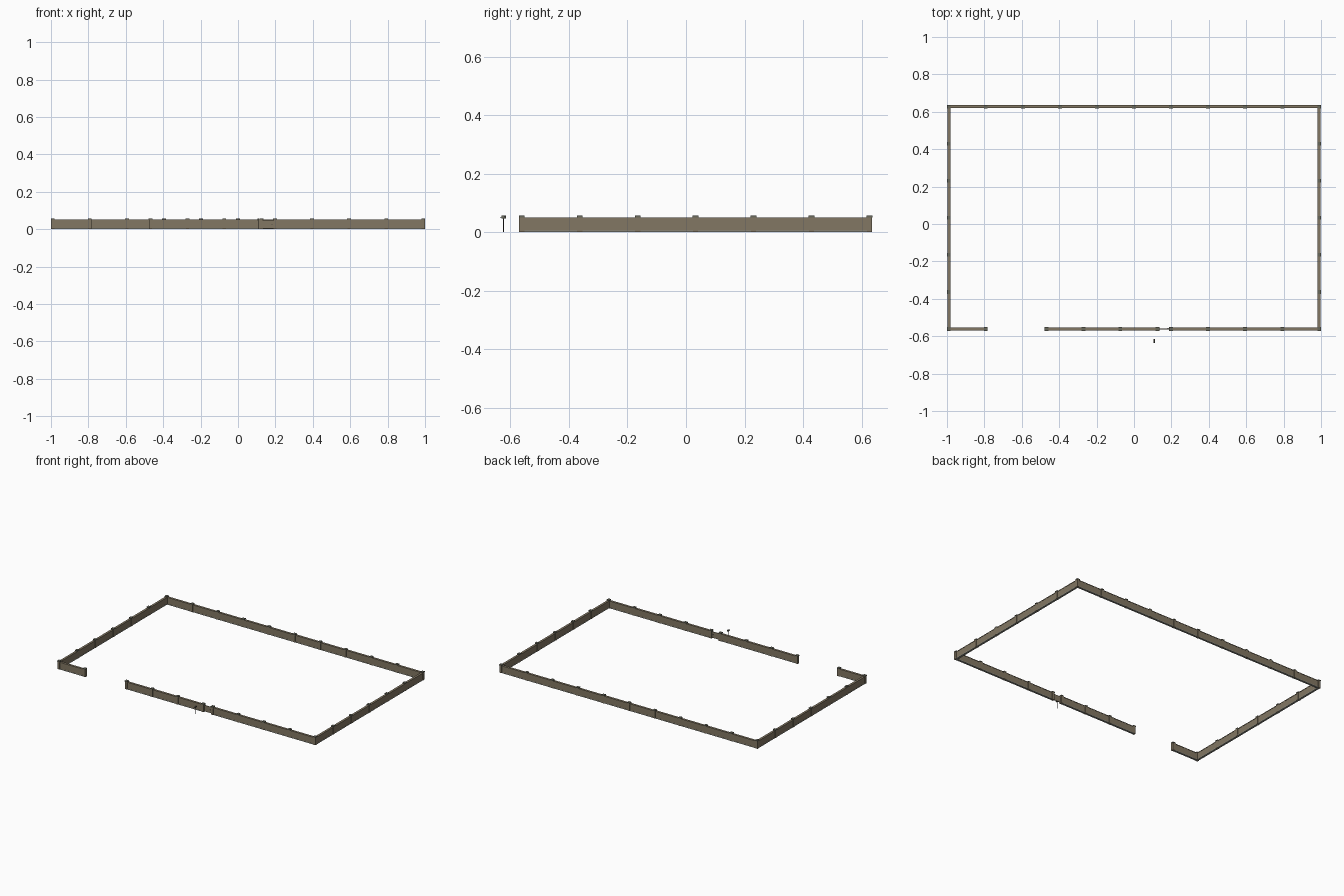
import bpy, math

if "Cube" in bpy.data.objects:
    bpy.data.objects.remove(bpy.data.objects["Cube"])

def material(name, rgb):
    m = bpy.data.materials.new(name)
    m.diffuse_color = (*rgb, 1)
    m.use_nodes = True
    m.node_tree.nodes["Principled BSDF"].inputs["Base Color"].default_value = m.diffuse_color
    return m

WOOD = material("fence_brown", (0.225, 0.185, 0.125))
CAP = material("cap_grey_green", (0.14, 0.14, 0.105))
BASE = material("base_grey", (0.27, 0.27, 0.23))
DARK = material("dark_metal", (0.04, 0.038, 0.035))

def box(name, x0, x1, y0, y1, z0, z1, mat):
    bpy.ops.mesh.primitive_cube_add(size=1, location=((x0+x1)/2, (y0+y1)/2, (z0+z1)/2))
    o = bpy.context.object
    o.name = name
    o.scale = (x1-x0, y1-y0, z1-z0)
    o.data.materials.append(mat)
    return o

X, FRONT, BACK, STEP = 0.99, -0.561, 0.627, 0.198

# Fence run: base board, panel and top rail between two points on an axis
def run(name, a, b):
    (ax, ay), (bx, by) = a, b
    for part, t, z0, z1, mat in (("base", 0.007, 0, 0.006, BASE),
                                 ("panel", 0.0065, 0.006, 0.047, WOOD),
                                 ("rail", 0.008, 0.047, 0.051, WOOD)):
        dx, dy = (0, t) if ay == by else (t, 0)
        box(f"{name}_{part}", ax-dx, bx+dx, ay-dy, by+dy, z0, z1, mat)

# Post with a small cap
def post(x, y):
    h = 0.0088
    box("post", x-h, x+h, y-h, y+h, 0, 0.051, WOOD)
    box("post_cap", x-0.01, x+0.01, y-0.01, y+0.01, 0.051, 0.0575, CAP)

front = [[-X, -X+STEP], [-0.468, -0.270, -0.073, 0.125],
         [X-STEP*i for i in range(4, -1, -1)]]
run("back", (-X, BACK), (X, BACK))
run("left", (-X, FRONT), (-X, BACK))
run("right", (X, FRONT), (X, BACK))
for i, xs in enumerate(front):
    run(f"front_{i}", (xs[0], FRONT), (xs[-1], FRONT))
    for x in xs:
        post(x, FRONT)
for i in range(11):
    post(-X + STEP*i, BACK)
for i in range(1, 6):
    for x in (-X, X):
        post(x, FRONT + STEP*i)

# Narrow garden gate with handle
box("gate", 0.134, 0.190, FRONT-0.002, FRONT+0.002, 0.004, 0.047, WOOD)
box("gate_handle", 0.180, 0.185, FRONT-0.004, FRONT+0.004, 0.025, 0.028, DARK)

# Mailbox on a thin pole
MX, MY = 0.108, -0.623
box("mailbox_pole", MX-0.0015, MX+0.0015, MY-0.0015, MY+0.0015, 0, 0.047, DARK)
box("mailbox_body", MX-0.004, MX+0.004, MY-0.008, MY+0.008, 0.047, 0.054, CAP)
bpy.ops.mesh.primitive_cylinder_add(vertices=16, radius=0.004, depth=0.016,
                                    location=(MX, MY, 0.0535), rotation=(math.pi/2, 0, 0))
roof = bpy.context.object
roof.name = "mailbox_roof"
roof.data.materials.append(CAP)
box("mailbox_door", MX-0.0045, MX+0.0045, MY-0.0125, MY-0.008, 0.051, 0.0525, DARK)
box("mailbox_flag", MX+0.004, MX+0.005, MY+0.001, MY+0.006, 0.050, 0.056, DARK)
